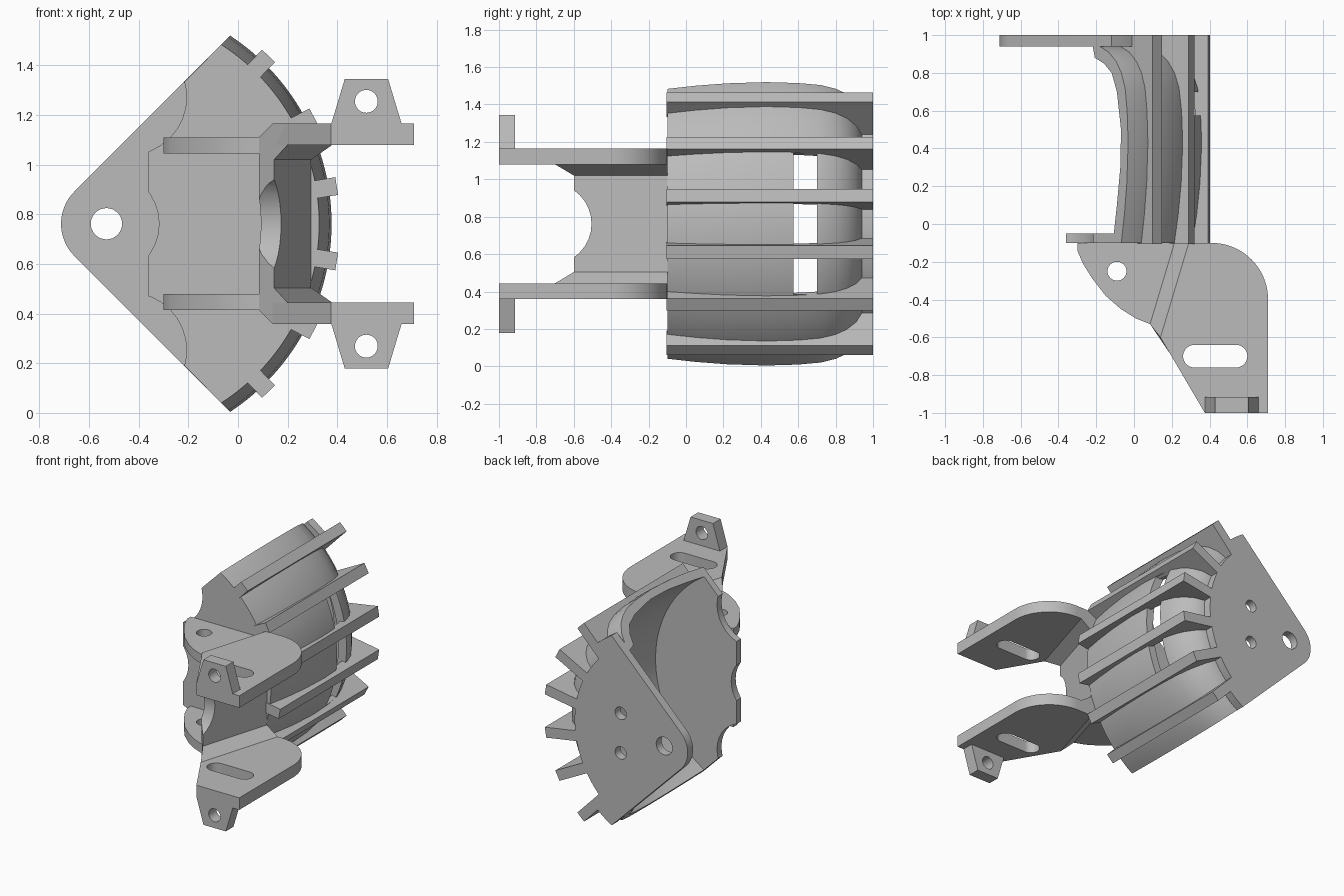
import bpy, bmesh
from math import sin, cos, asin, radians, pi
from mathutils import Vector

cube = bpy.data.objects.get("Cube")
if cube:
    bpy.data.objects.remove(cube, do_unlink=True)

grey = bpy.data.materials.new("plain grey")
grey.use_nodes = True
grey.diffuse_color = (0.5, 0.5, 0.5, 1)
grey.node_tree.nodes["Principled BSDF"].inputs["Base Color"].default_value = (0.5, 0.5, 0.5, 1)

CX, CZ = -0.53, 0.762      # axis of the sector
NOSE = 0.183               # rounded corner radius
AX = {"x": lambda a, b, h: (h, a, b),
      "y": lambda a, b, h: (a, h, b),
      "z": lambda a, b, h: (a, b, h)}


def make(name, loops, closed=False):
    """Skin a row of equal vertex loops and cap both ends."""
    bm = bmesh.new()
    rows = [[bm.verts.new(p) for p in loop] for loop in loops]
    for r0, r1 in zip(rows, rows[1:]):
        for i in range(len(r0)):
            j = (i + 1) % len(r0)
            bm.faces.new((r0[i], r0[j], r1[j], r1[i]))
    bm.faces.new(rows[0])
    bm.faces.new(rows[-1])
    bmesh.ops.recalc_face_normals(bm, faces=bm.faces)
    mesh = bpy.data.meshes.new(name)
    bm.to_mesh(mesh)
    bm.free()
    ob = bpy.data.objects.new(name, mesh)
    bpy.context.collection.objects.link(ob)
    mesh.materials.append(grey)
    return ob


def prism(name, pts, axis, lo, hi):
    return make(name, [[AX[axis](a, b, h) for a, b in pts] for h in (lo, hi)])


def arc(cx, cy, r, a0, a1, n=24):
    return [(cx + r * cos(radians(a0 + (a1 - a0) * i / n)),
             cy + r * sin(radians(a0 + (a1 - a0) * i / n))) for i in range(n + 1)]


def disc(cx, cy, r):
    return arc(cx, cy, r, 0, 348.75, 31)


def activate(ob):
    bpy.ops.object.select_all(action="DESELECT")
    ob.select_set(True)
    bpy.context.view_layer.objects.active = ob


def cut(ob, pts, axis, lo, hi):
    cutter = prism("cutter", pts, axis, lo, hi)
    cutter.hide_render = True
    mod = ob.modifiers.new("cut", "BOOLEAN")
    mod.operation, mod.solver, mod.object = "DIFFERENCE", "EXACT", cutter
    activate(ob)
    bpy.ops.object.modifier_apply(modifier=mod.name)
    bpy.data.objects.remove(cutter, do_unlink=True)


def smooth(ob):
    activate(ob)
    bpy.ops.object.shade_smooth_by_angle(angle=radians(30))


def limit(r):
    """Angle at which radius r meets the slanted side of the sector."""
    return 45 + asin(NOSE / r) * 180 / pi


# Domed wall: thin profile swept round the sector
outer = [(-0.1, .857), (.05, .88), (.22, .898), (.43, .907), (.6, .9), (.72, .885),
         (.8, .858), (.86, .82), (.91, .765), (.94, .70)]
inner = [(.94, .65), (.88, .665), (.85, .73), (.8, .787), (.7, .825), (.5, .855),
         (.3, .85), (.1, .825), (-.1, .795)]
loops = []
for i in range(65):
    loop = []
    for y, r in outer + inner:
        a = radians(limit(r) * (i / 32 - 1))
        loop.append((CX + r * cos(a), y, CZ + r * sin(a)))
    loops.append(loop)
wall = make("domed_wall", loops)
cut(wall, [(.575, .385), (.7, .385), (.7, 1.14), (.575, 1.14)], "x", .1, .6)
smooth(wall)

# Back plate with rounded nose and holes
R, RB, A3 = .70, .787, 46
back = (arc(CX, CZ, RB, -limit(RB), -A3, 4) + arc(CX, CZ, R, -A3, A3, 40)
        + arc(CX, CZ, RB, A3, limit(RB), 4) + arc(CX, CZ, NOSE, 135, 225))
back_plate = prism("back_plate", back, "y", .94, 1)
cut(back_plate, disc(CX, CZ, .063), "y", .8, 1.2)
for s in (-1, 1):
    cut(back_plate, disc(-.19, CZ + s * .14, .044), "y", .8, 1.2)
smooth(back_plate)

# Front plate with scalloped inner edge
R = .857
edge = 1.19 - CZ
front = arc(CX, CZ, R, -limit(R), limit(R), 64) + [(-.36, CZ + edge), (-.36, CZ - edge)]
front_plate = prism("front_plate", front, "y", -.1, -.05)
cut(front_plate, disc(CX, CZ, .212), "y", -.3, .2)
for s in (-1, 1):
    cut(front_plate, disc(-.44, CZ + s * .51, .233), "y", -.3, .2)
smooth(front_plate)

# Radial cooling fins that follow the wall
fin_profile = [(-.105, .94), (1, .94), (1, .67)] + [(y, r - .03) for y, r in reversed(outer)]
fin_profile[-1] = (-.105, .827)
for a in (-46, -27.4, -9.3, 9.3, 27.4, 46):
    d = Vector((cos(radians(a)), 0, sin(radians(a))))
    n = Vector((-d.z, 0, d.x)) * .036
    make("cooling_fin", [[Vector((CX, y, CZ)) + d * r + n * s for y, r in fin_profile]
                         for s in (-1, 1)])

# Slanted bracket web with chamfered corners
half = [(.085, .348), (.14, .403), (.2, .403), (.2, .318), (.145, .258)]
section = [(x, CZ + z) for x, z in half] + [(x, CZ - z) for x, z in reversed(half)]


def front_y(x):
    return -.53 - (x - .085) * 1.27 if x < .145 else -.6 - (x - .145) * 1.82


web = make("bracket_web", [[(x, front_y(x), z) for x, z in section],
                           [(x + .3 * (-.1 - front_y(x)), -.1, z) for x, z in section]])
cut(web, disc(-.723, CZ, .218), "x", -.3, .6)
smooth(web)

# Upper and lower bracket arms, mirrored about the middle
left_arm = [(.214, -.1), (-.3, -.1), (-.3, -.14), (-.27, -.21), (-.22, -.29), (-.15, -.38),
            (-.07, -.45), (.01, -.5), (.085, -.53)]
right_arm = [(.29, -.1), (.14, -.6), (.375, -1), (.71, -1)] + arc(.41, -.4, .3, 0, 90)
slot = arc(.32, -.7, .06, 90, 270) + arc(.54, -.7, .06, -90, 90)
for s, side in ((1, "upper"), (-1, "lower")):
    inner_arm = prism(side + "_inner_arm", left_arm, "z", CZ + s * .283, CZ + s * .348)
    cut(inner_arm, disc(-.09, -.25, .05), "z", 0, 2)
    outer_arm = prism(side + "_outer_arm", right_arm, "z", CZ + s * .318, CZ + s * .403)
    cut(outer_arm, slot, "z", 0, 2)
    tab_shape = [(x, CZ + s * z) for x, z in
                 ((.375, .4), (.66, .4), (.605, .583), (.43, .583))]
    tab = prism(side + "_tab", tab_shape, "y", -1, -.915)
    cut(tab, disc(.517, CZ + s * .493, .046), "y", -1.2, -.8)
    for ob in (inner_arm, outer_arm, tab):
        smooth(ob)
